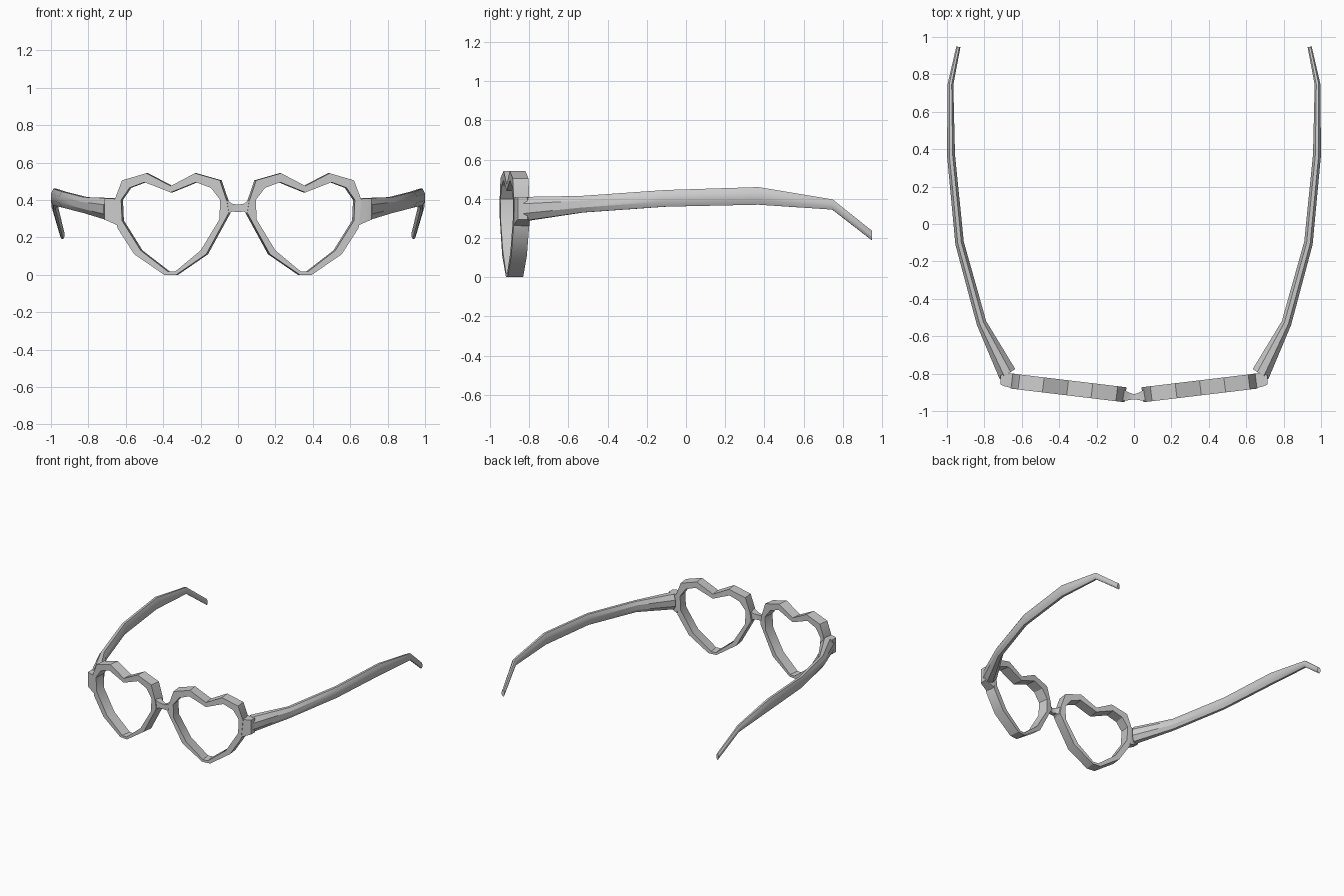
import bpy, bmesh, math
from mathutils import Vector

if "Cube" in bpy.data.objects:
    bpy.data.objects.remove(bpy.data.objects["Cube"])


def build(name, rings, closed=False, cap_start=True, cap_end=True):
    """Skin consecutive rings of points, mirror across x = 0."""
    bm = bmesh.new()
    vs = [[bm.verts.new(p) for p in r] for r in rings]
    n = len(rings[0])
    for i in range(len(vs) if closed else len(vs) - 1):
        a, b = vs[i], vs[(i + 1) % len(vs)]
        for j in range(n):
            k = (j + 1) % n
            bm.faces.new((a[j], a[k], b[k], b[j]))
    if not closed:
        if cap_start:
            bm.faces.new(vs[0])
        if cap_end:
            bm.faces.new(vs[-1])
    bmesh.ops.recalc_face_normals(bm, faces=bm.faces)
    me = bpy.data.meshes.new(name)
    bm.to_mesh(me)
    bm.free()
    ob = bpy.data.objects.new(name, me)
    bpy.context.collection.objects.link(ob)
    mod = ob.modifiers.new("Mirror", 'MIRROR')
    mod.use_clip = True
    bpy.ops.object.select_all(action='DESELECT')
    ob.select_set(True)
    bpy.context.view_layer.objects.active = ob
    bpy.ops.object.shade_smooth_by_angle(angle=math.radians(30))
    return ob


# Heart rims: paired outer and inner outline points (x, z)
heart = [
    ((.36, .475), (.36, .44)), ((.49, .543), (.50, .495)),
    ((.62, .505), (.58, .465)), ((.66, .40), (.625, .40)),
    ((.645, .25), (.62, .29)), ((.555, .11), (.52, .13)),
    ((.395, 0), (.375, .018)), ((.33, 0), (.335, .018)),
    ((.17, .11), (.20, .13)), ((.05, .33), (.10, .295)),
    ((.06, .395), (.095, .40)), ((.097, .505), (.145, .465)),
    ((.23, .543), (.225, .495)),
]
depth = Vector((-.01, .08, 0))


def front(x, z):
    return Vector((x, -.953 + .12 * (x - .05), z))


rim = []
for o, i in heart:
    fo, fi = front(*o), front(*i)
    rim.append([fo, fo + depth, fi + depth, fi])
build("heart_rim", rim, closed=True)


# Nose bridge, pinched in the middle
def box_ring(x, y0, y1, z0, z1):
    return [(x, y0, z0), (x, y1, z0), (x, y1, z1), (x, y0, z1)]


build("nose_bridge", [
    box_ring(.0, -.937, -.91, .335, .375),
    box_ring(.03, -.942, -.90, .338, .38),
    box_ring(.07, -.948, -.875, .315, .405),
], cap_start=False)

# Hinge blocks flaring out from the rims
build("hinge_block", [
    box_ring(.64, -.88, -.80, .262, .405),
    box_ring(.69, -.868, -.80, .285, .408),
    box_ring(.715, -.858, -.81, .295, .408),
])


# Temple arms: oval sections (outer x, outer y, inner x, inner y, bottom, top)
def oval(ox, oy, ix, iy, z0, z1):
    pts = []
    for k in range(8):
        a = math.pi * (k + .5) / 4
        u = .5 + .5 * math.cos(a) / math.cos(math.pi / 8)
        v = .5 + .5 * math.sin(a) / math.sin(3 * math.pi / 8)
        pts.append((ix + (ox - ix) * u, iy + (oy - iy) * u, z0 + (z1 - z0) * v))
    return pts


build("temple_arm", [oval(*s) for s in (
    (.718, -.83, .635, -.775, .29, .41),
    (.84, -.54, .79, -.52, .33, .415),
    (.955, -.11, .91, -.095, .36, .445),
    (1.0, .37, .957, .37, .37, .46),
    (.996, .75, .966, .745, .345, .397),
    (.95, .95, .928, .945, .19, .238),
)])
